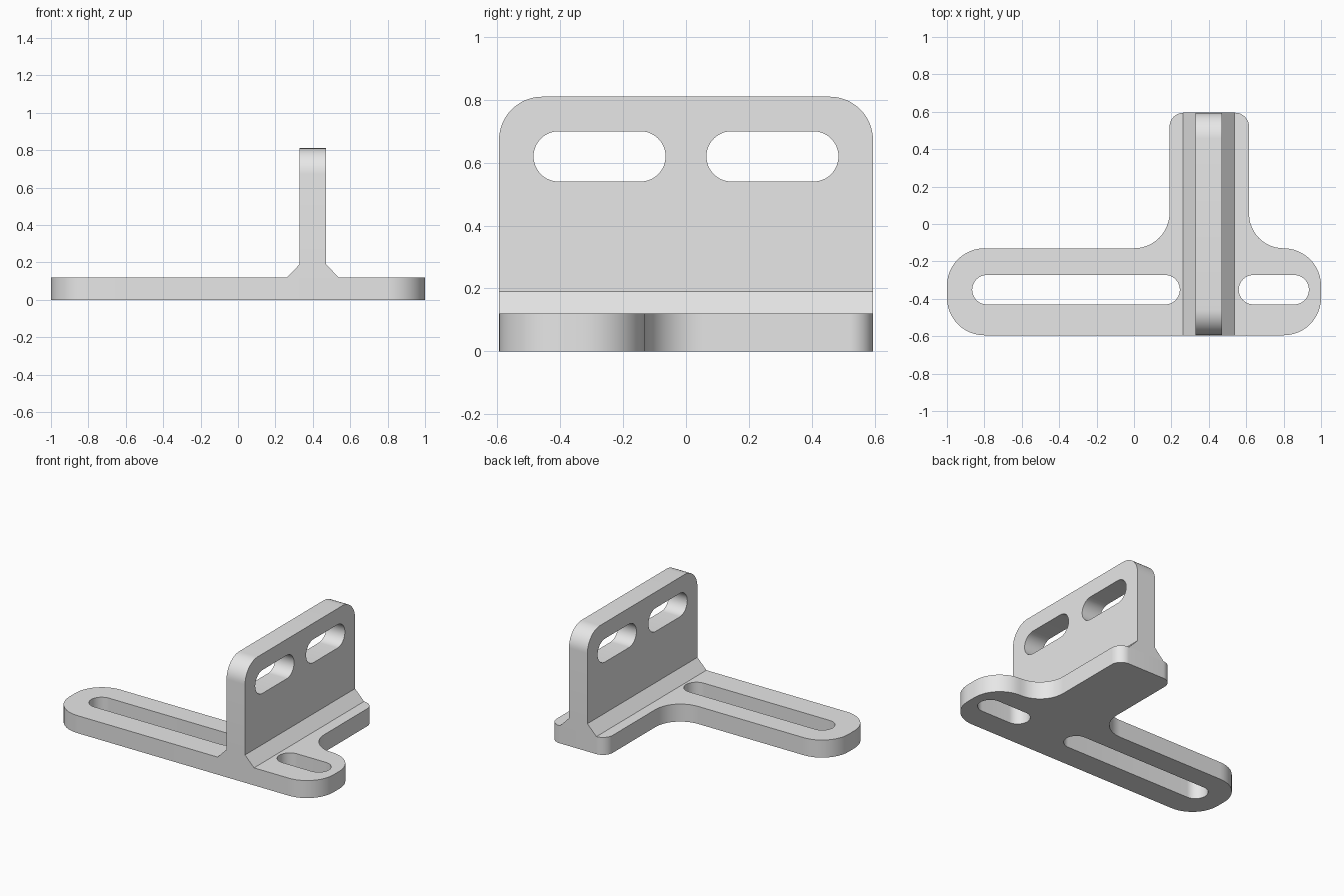
import bpy, bmesh, math
from mathutils import Matrix, Vector

if "Cube" in bpy.data.objects:
    bpy.data.objects.remove(bpy.data.objects["Cube"], do_unlink=True)

grey = bpy.data.materials.new("light grey")
grey.diffuse_color = (0.8, 0.8, 0.8, 1)
grey.use_nodes = True
grey.node_tree.nodes["Principled BSDF"].inputs["Base Color"].default_value = (0.8, 0.8, 0.8, 1)

SEGMENTS = 12


def rounded(corners):
    """Outline from right-angled corners (u, v, radius)."""
    points = []
    for i, (u, v, r) in enumerate(corners):
        p = Vector((u, v))
        if r == 0:
            points.append(p)
            continue
        to_prev = (Vector(corners[i - 1][:2]) - p).normalized()
        to_next = (Vector(corners[(i + 1) % len(corners)][:2]) - p).normalized()
        centre = p + r * (to_prev + to_next)
        for k in range(SEGMENTS + 1):
            t = math.pi / 2 * k / SEGMENTS
            points.append(centre - r * (to_next * math.cos(t) + to_prev * math.sin(t)))
    return points


def slot(u0, u1, v0, v1):
    r = (v1 - v0) / 2
    return rounded([(u0, v0, r), (u1, v0, r), (u1, v1, r), (u0, v1, r)])


def prism(name, loops, depth, matrix):
    """Fill an outline with holes, thicken it along w, then place it."""
    bm = bmesh.new()
    for loop in loops:
        verts = [bm.verts.new((p[0], p[1], 0)) for p in loop]
        for a, b in zip(verts, verts[1:] + verts[:1]):
            bm.edges.new((a, b))
    bmesh.ops.remove_doubles(bm, verts=bm.verts[:], dist=0.0005)
    bmesh.ops.triangle_fill(bm, use_beauty=True, use_dissolve=False,
                            edges=bm.edges[:], normal=(0, 0, 1))
    grown = bmesh.ops.extrude_face_region(bm, geom=bm.faces[:], use_keep_orig=True)
    top = [g for g in grown["geom"] if isinstance(g, bmesh.types.BMVert)]
    bmesh.ops.translate(bm, verts=top, vec=(0, 0, depth))
    bmesh.ops.transform(bm, matrix=matrix, verts=bm.verts[:])
    bmesh.ops.recalc_face_normals(bm, faces=bm.faces[:])
    mesh = bpy.data.meshes.new(name)
    bm.to_mesh(mesh)
    bm.free()
    mesh.materials.append(grey)
    obj = bpy.data.objects.new(name, mesh)
    bpy.context.collection.objects.link(obj)
    bpy.ops.object.select_all(action="DESELECT")
    obj.select_set(True)
    bpy.context.view_layer.objects.active = obj
    bpy.ops.object.shade_smooth_by_angle(angle=math.radians(30))
    return obj


HALF = 0.595                # half the depth of the bracket
BASE = 0.12                 # base thickness
WALL_L, WALL_R = 0.33, 0.47
ARM = -0.13                 # back edge of the arms

# Base plate: two slotted arms and a backward tongue with filleted roots
base_outline = rounded([
    (-1, -HALF, 0.2), (1, -HALF, 0.2), (1, ARM, 0.2),
    (0.615, ARM, 0.185), (0.615, HALF, 0.075),
    (0.19, HALF, 0.075), (0.19, ARM, 0.19), (-1, ARM, 0.2)])
prism("base_plate",
      [base_outline, slot(-0.865, 0.245, -0.43, -0.273), slot(0.56, 0.935, -0.43, -0.273)],
      BASE, Matrix.Identity(4))

# Upright wall with two slots; profile lies in the y-z plane
to_yz = Matrix(((0, 0, 1, WALL_L), (1, 0, 0, 0), (0, 1, 0, 0), (0, 0, 0, 1)))
wall_outline = rounded([(-HALF, BASE, 0), (HALF, BASE, 0), (HALF, 0.81, 0.138), (-HALF, 0.81, 0.138)])
prism("upright_wall",
      [wall_outline] + [slot(u, u + 0.42, 0.54, 0.70) for u in (-0.485, 0.065)],
      WALL_R - WALL_L, to_yz)

# Sloped strips bracing both sides of the wall foot
to_xz = Matrix(((1, 0, 0, 0), (0, 0, 1, -HALF), (0, 1, 0, 0), (0, 0, 0, 1)))
for name, x, side in (("right_foot_chamfer", WALL_L, -1), ("left_foot_chamfer", WALL_R, 1)):
    prism(name, [[(x, BASE), (x + side * 0.068, BASE), (x, BASE + 0.07)]], 2 * HALF, to_xz)
